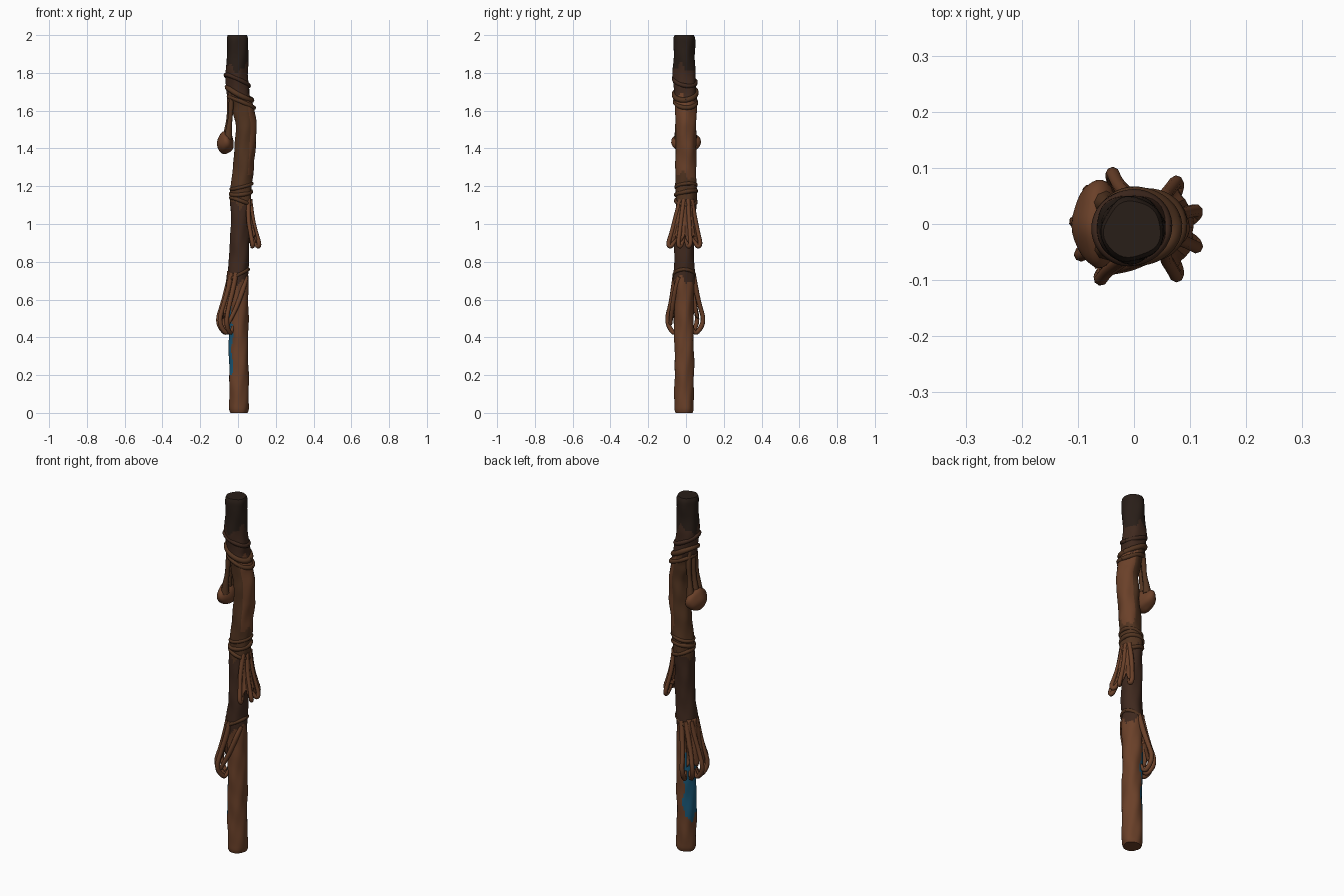
import bpy, math
from math import sin, cos, pi, radians
from mathutils import Vector

if "Cube" in bpy.data.objects:
    bpy.data.objects.remove(bpy.data.objects["Cube"])


def material(name, rgb):
    m = bpy.data.materials.new(name)
    m.diffuse_color = (*rgb, 1)
    m.use_nodes = True
    m.node_tree.nodes["Principled BSDF"].inputs["Base Color"].default_value = m.diffuse_color
    return m


CHAR = material("charred_wood", (0.022, 0.013, 0.009))
DARK = material("dark_bark", (0.05, 0.022, 0.013))
MID = material("mid_bark", (0.085, 0.035, 0.015))
WOOD = material("brown_wood", (0.145, 0.052, 0.022))
BLUE = material("blue_stain", (0.01, 0.1, 0.19))

# Staff centre line: z, x, y, radius
SPINE = [(0, .005, -.01, .051), (.3, .004, -.01, .051), (.6, .003, -.01, .051),
         (.72, .0, -.01, .055), (.85, .008, -.01, .052), (1.0, .012, -.005, .052),
         (1.15, .015, 0, .056), (1.3, .028, 0, .055), (1.42, .038, 0, .055),
         (1.52, .043, -.002, .055), (1.61, .028, -.002, .058), (1.7, .002, -.004, .06),
         (1.8, -.008, -.008, .06), (1.9, -.003, -.01, .056), (2.0, -.003, -.01, .057)]


def spine(z):
    z = min(max(z, 0), 2)
    for a, b in zip(SPINE, SPINE[1:]):
        if z <= b[0]:
            t = (z - a[0]) / (b[0] - a[0])
            t = t * t * (3 - 2 * t)
            return [a[i] + (b[i] - a[i]) * t for i in (1, 2, 3)]


def polar(deg, z, r):
    x, y, _ = spine(z)
    return Vector((x + r * cos(radians(deg)), y + r * sin(radians(deg)), z))


def finish(ob, *mats):
    for m in mats:
        ob.data.materials.append(m)
    bpy.ops.object.select_all(action='DESELECT')
    ob.select_set(True)
    bpy.context.view_layer.objects.active = ob
    if ob.type == 'CURVE':
        bpy.ops.object.convert(target='MESH')
    bpy.ops.object.shade_smooth_by_angle(angle=radians(50))
    return ob


def mesh_object(name, verts, faces):
    me = bpy.data.meshes.new(name)
    me.from_pydata(verts, [], faces)
    ob = bpy.data.objects.new(name, me)
    bpy.context.collection.objects.link(ob)
    return ob


# Tapered strand through (angle, z, radius from centre line, thickness)
def strand(name, pts, mat):
    cu = bpy.data.curves.new(name, 'CURVE')
    cu.dimensions = '3D'
    cu.bevel_depth, cu.bevel_resolution = 1, 2
    cu.use_fill_caps = True
    cu.resolution_u = 6
    s = cu.splines.new('NURBS')
    s.points.add(len(pts) - 1)
    for p, (a, z, r, w) in zip(s.points, pts):
        p.co = (*polar(a, z, r), 1)
        p.radius = w
    s.use_endpoint_u, s.order_u = True, 3
    ob = bpy.data.objects.new(name, cu)
    bpy.context.collection.objects.link(ob)
    return finish(ob, mat)


# Bark sheet peeling off the staff, lower edge scalloped
def sheet(name, a0, a1, ztop, zlow, flare, mat, lobes):
    n, m = 24, 16
    verts, faces = [], []
    for j in range(m + 1):
        t = j / m
        for i in range(n + 1):
            u = i / n
            zb = zlow + .045 * (1 - abs(cos(pi * lobes * u)))
            z = ztop + (zb - ztop) * t
            r = .05 + flare * t ** 1.4 + .003 * sin(u * 17 + t * 3)
            verts.append(polar(a0 + (a1 - a0) * u, z, r))
    for j in range(m):
        for i in range(n):
            k = j * (n + 1) + i
            faces.append((k, k + n + 1, k + n + 2, k + 1))
    ob = mesh_object(name, verts, faces)
    so = ob.modifiers.new("thickness", 'SOLIDIFY')
    so.thickness, so.offset = .012, 0
    return finish(ob, mat)


# Gnarled main staff with rounded ends
SEG, ROWS = 40, 170
verts, faces, slots = [], [], []
for j in range(ROWS + 1):
    z = 2 * j / ROWS
    x, y, r = spine(z)
    end = min(z, 2 - z)
    if end < .02:
        r *= .88 + .12 * math.sqrt(end / .02)
    for i in range(SEG):
        a = 2 * pi * i / SEG
        k = 1 + .03 * sin(3 * a + 14 * z) + .025 * sin(5 * a - 23 * z) + .02 * sin(2 * a + 41 * z)
        verts.append((x + r * k * cos(a), y + r * k * sin(a), z))
for j in range(ROWS):
    for i in range(SEG):
        k, n = j * SEG, (i + 1) % SEG
        faces.append((k + i, k + n, k + n + SEG, k + i + SEG))
        z, deg = 2 * j / ROWS, 360 * i / SEG
        w = z + .02 * sin(radians(deg) * 3) + .012 * sin(radians(deg) * 7 + 1)
        if 105 + 9 * sin(40 * z) < deg < 222 + 9 * sin(33 * z) and .19 < w < .56:
            s = 4
        elif w < .7:
            s = 3
        elif w < 1.1:
            s = 1
        elif w < 1.66:
            s = 3 if (deg < 75 or deg > 290) and w > 1.25 else 2
        else:
            s = 1 if w < 1.82 else 0
        slots.append(s)
faces += [tuple(reversed(range(SEG))), tuple(range(ROWS * SEG, (ROWS + 1) * SEG))]
slots += [3, 0]
staff = mesh_object("staff", verts, faces)
finish(staff, CHAR, DARK, MID, WOOD, BLUE)
staff.data.polygons.foreach_set("material_index", slots)

# Tilted bark wraps: z, tilt, tilt direction, thickness, material
for n, (z, tilt, d, w, m) in enumerate([
        (1.76, .03, 200, .012, DARK), (1.69, .035, 170, .015, MID),
        (1.645, .03, 185, .012, MID), (1.2, .015, 20, .01, MID),
        (1.165, .012, 60, .012, MID), (1.12, .02, 190, .011, MID),
        (.73, .03, 0, .01, MID)]):
    strand(f"bark_wrap_{n + 1}",
           [(a, z + tilt * cos(radians(a - d)), spine(z)[2] - .003, w)
            for a in range(0, 376, 15)], m)

# Upper hanging burl with its stems
bpy.ops.mesh.primitive_uv_sphere_add(segments=32, ring_count=20, location=(-.066, 0, 1.43))
burl = bpy.context.object
burl.name = "hanging_burl"
for v in burl.data.vertices:
    p = v.co
    k = 1 + .04 * sin(4 * p.x + 3 * p.z) + .03 * sin(6 * p.y + 2)
    v.co = Vector((p.x * .043, p.y * .076, p.z * .058)) * k
finish(burl, WOOD)
for n, (a, da) in enumerate([(150, 8), (180, 0), (212, -8)]):
    strand(f"burl_stem_{n + 1}",
           [(a, 1.72, .045, .012), (a, 1.64, .066, .014), (a + da, 1.56, .085, .012),
            (a + da, 1.5, .1, .016), (a + da, 1.45, .1, .024)], MID)

# Right-hand peeled flap
sheet("right_flap", -48, 48, 1.12, .9, .042, WOOD, 3)
for n, a in enumerate((-52, -18, 18, 52)):
    s = 1 if a > 0 else -1
    strand(f"right_flap_finger_{n + 1}",
           [(a * .7, 1.13, .05, .012), (a, 1.03, .066, .012), (a, .95, .09, .011),
            (a, .89, .112, .012), (a - 8 * s, .875, .095, .012),
            (a - 14 * s, .93, .07, .009)], WOOD)

# Lower left claw of peeled strands
sheet("left_claw_web", 125, 225, .75, .5, .042, WOOD, 3)
for n, a in enumerate((112, 140, 172, 205, 235)):
    s = 1 if a > 172 else -1
    strand(f"left_claw_finger_{n + 1}",
           [(a + 22 * s, .74, .048, .013), (a + 10 * s, .66, .062, .014),
            (a, .57, .088, .012), (a, .5, .112, .012), (a - 3 * s, .45, .1, .013),
            (a - 6 * s, .41, .06, .011), (a - 6 * s, .46, .048, .008)], WOOD)

# Diagonal root crossing the front into the claw
strand("front_root", [(330, .72, .05, .012), (310, .68, .053, .014), (275, .6, .056, .013),
                      (250, .53, .07, .012), (232, .47, .092, .01)], WOOD)
